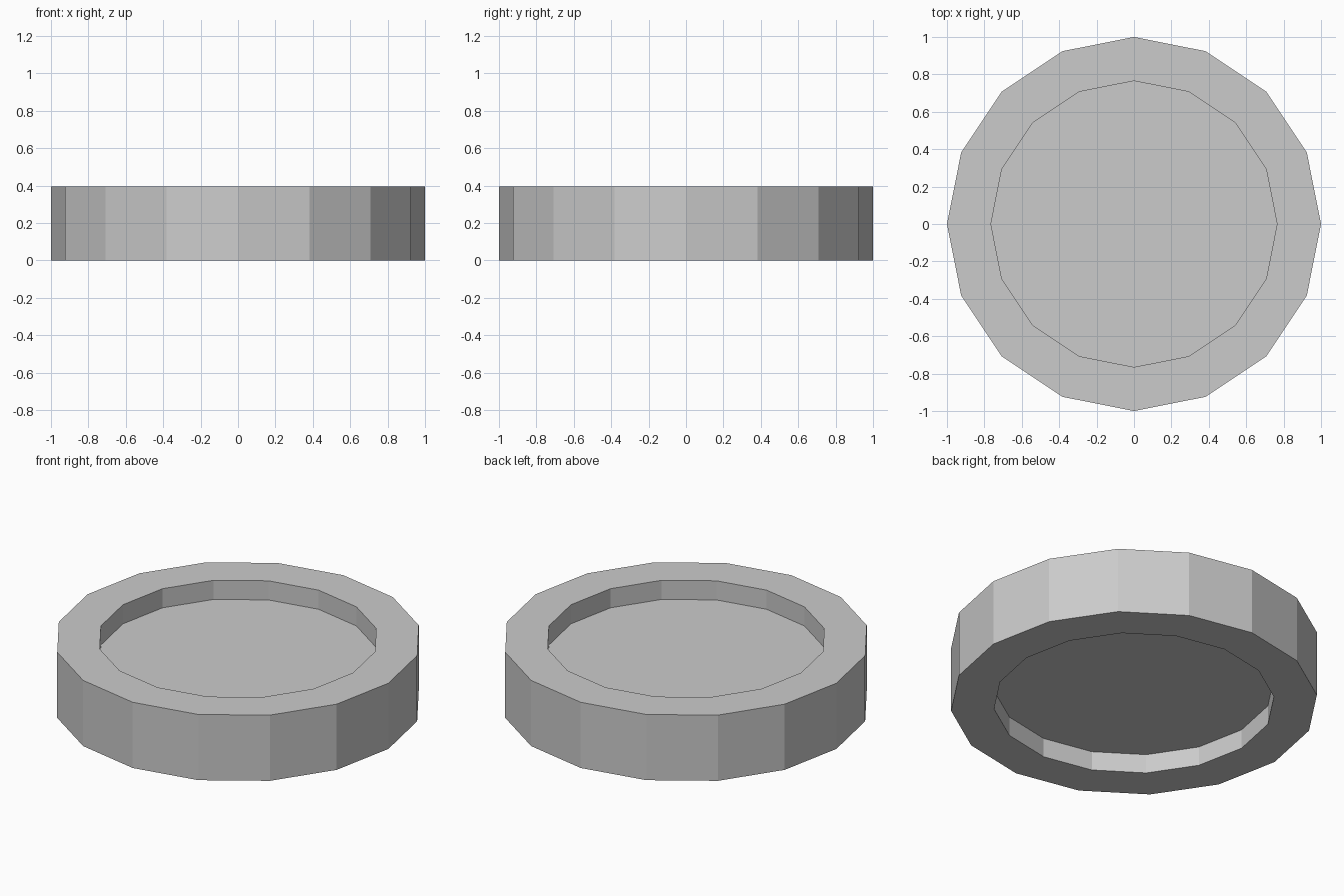
import bpy, bmesh, math

if "Cube" in bpy.data.objects:
    bpy.data.objects.remove(bpy.data.objects["Cube"])

SIDES = 16
HEIGHT = 0.395
RECESS = 0.115
R_OUT, R_IN = 1.0, 0.765

bm = bmesh.new()


def ring(radius, z):
    return [bm.verts.new((radius * math.cos(math.tau * i / SIDES),
                          radius * math.sin(math.tau * i / SIDES), z))
            for i in range(SIDES)]


# Profile from the lower recess, around the rim, to the upper recess
profile = [(R_IN, RECESS), (R_IN, 0), (R_OUT, 0),
           (R_OUT, HEIGHT), (R_IN, HEIGHT), (R_IN, HEIGHT - RECESS)]
rings = [ring(r, z) for r, z in profile]
for a, b in zip(rings, rings[1:]):
    for i in range(SIDES):
        j = (i + 1) % SIDES
        bm.faces.new((a[i], a[j], b[j], b[i]))

# Recessed flat panels
bm.faces.new(rings[0])
bm.faces.new(rings[-1])
bmesh.ops.recalc_face_normals(bm, faces=bm.faces)

mesh = bpy.data.meshes.new("recessed_disc")
bm.to_mesh(mesh)
bm.free()
bpy.context.collection.objects.link(bpy.data.objects.new("recessed_disc", mesh))
